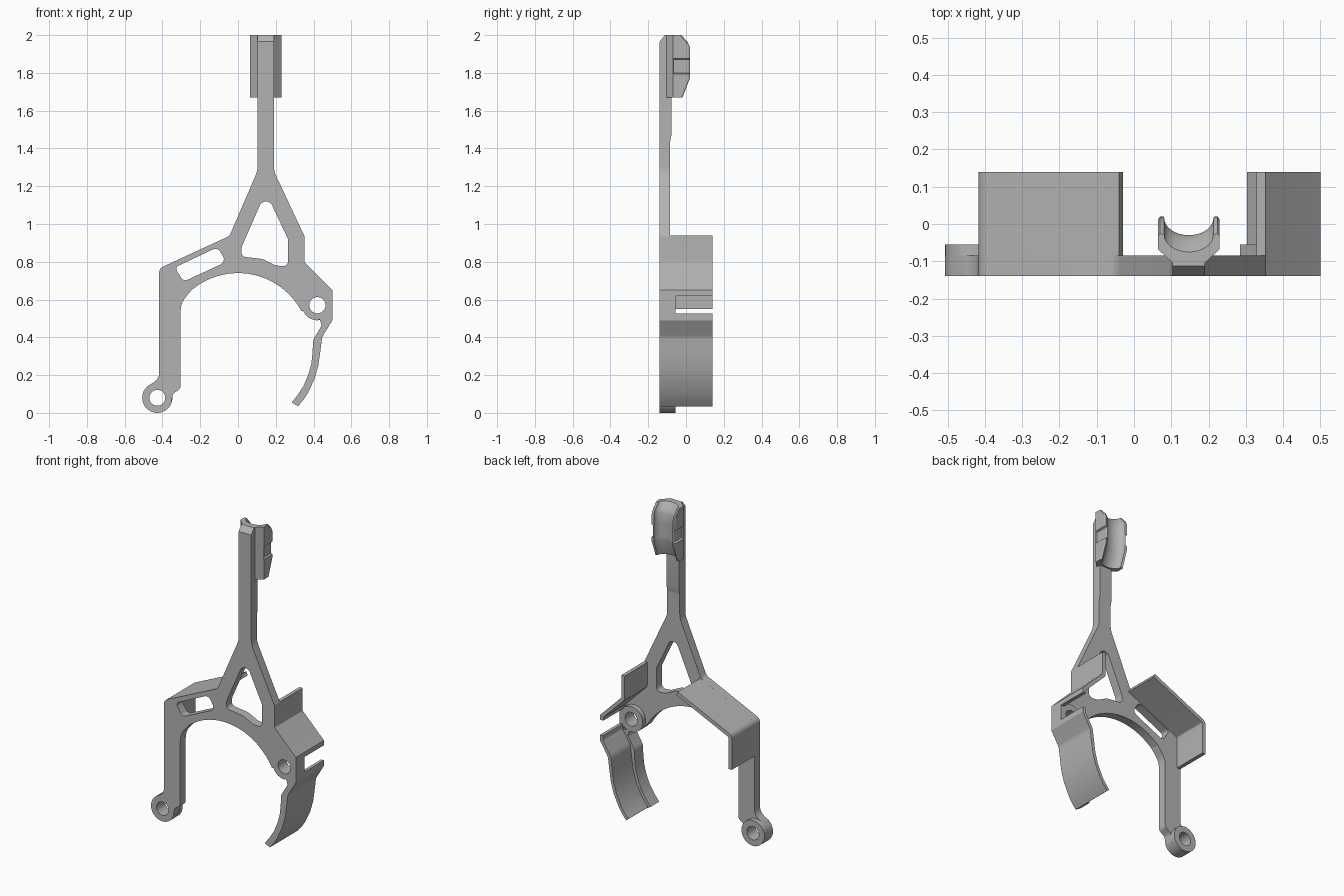
import bpy, bmesh, math
from mathutils import Vector

if "Cube" in bpy.data.objects:
    bpy.data.objects.remove(bpy.data.objects["Cube"])

grey = bpy.data.materials.new("mid grey")
grey.use_nodes = True
grey.diffuse_color = (0.45, 0.45, 0.45, 1)
grey.node_tree.nodes["Principled BSDF"].inputs["Base Color"].default_value = grey.diffuse_color

FRONT, PLATE, BOSS, BACK = -0.14, -0.085, -0.055, 0.14


def finish(name, bm):
    bmesh.ops.recalc_face_normals(bm, faces=bm.faces)
    me = bpy.data.meshes.new(name)
    bm.to_mesh(me)
    bm.free()
    me.materials.append(grey)
    ob = bpy.data.objects.new(name, me)
    bpy.context.collection.objects.link(ob)
    bpy.ops.object.select_all(action='DESELECT')
    ob.select_set(True)
    bpy.context.view_layer.objects.active = ob
    bpy.ops.object.shade_smooth_by_angle(angle=math.radians(28))
    return ob


def arc(cx, cz, r, a0, a1, n=16):
    angles = [math.radians(a0 + (a1 - a0) * i / n) for i in range(n + 1)]
    return [(cx + r * math.cos(a), cz + r * math.sin(a)) for a in angles]


def circle(cx, cz, r, n=32):
    return arc(cx, cz, r, 0, 360, n)[:-1]


def fillet(pts, closed=True, n=6):
    """Round every corner given as (x, z, radius)."""
    out = []
    for i, p in enumerate(pts):
        c = Vector(p[:2])
        if len(p) < 3 or (not closed and i in (0, len(pts) - 1)):
            out.append(tuple(c))
            continue
        a = Vector(pts[i - 1][:2]) - c
        b = Vector(pts[(i + 1) % len(pts)][:2]) - c
        half = a.angle(b) / 2
        t = min(p[2] / math.tan(half), a.length * 0.49, b.length * 0.49)
        s, e = c + a.normalized() * t, c + b.normalized() * t
        mid = c + (a.normalized() + b.normalized()).normalized() * (t / math.cos(half))
        r = t * math.tan(half)
        u, v = s - mid, e - mid
        for k in range(n + 1):
            out.append(tuple(mid + u.lerp(v, k / n).normalized() * r))
    return out


def prism(name, loops, lo, hi, axis='Y'):
    """Extrude an outline with holes along y, or along x for a side profile."""
    bm = bmesh.new()
    edges = []
    for loop in loops:
        vs = [bm.verts.new((a, lo, b) if axis == 'Y' else (lo, a, b)) for a, b in loop]
        edges += [bm.edges.new((vs[i - 1], vs[i])) for i in range(len(vs))]
    bmesh.ops.triangle_fill(bm, edges=edges, use_beauty=True)
    ext = bmesh.ops.extrude_face_region(bm, geom=bm.faces[:])
    move = Vector((0, hi - lo, 0)) if axis == 'Y' else Vector((hi - lo, 0, 0))
    bmesh.ops.translate(bm, vec=move, verts=[g for g in ext["geom"] if isinstance(g, bmesh.types.BMVert)])
    return finish(name, bm)


def strip(path, t):
    """Thicken an open path to its right-hand side."""
    pts = [Vector(p) for p in path]
    inner = []
    for i, p in enumerate(pts):
        dirs = [(pts[j + 1] - pts[j]).normalized() for j in (i - 1, i) if 0 <= j < len(pts) - 1]
        d = sum(dirs, Vector((0, 0))).normalized()
        inner.append(tuple(p + Vector((d.y, -d.x)) * (t / d.dot(dirs[0]))))
    return [tuple(p) for p in pts] + inner[::-1]


foot, pivot = (-0.427, 0.08), (0.42, 0.57)
foot_hole, pivot_hole = circle(*foot, 0.042), circle(*pivot, 0.043)

# Clasp: outer and inner edges of the curved finger
clasp_outer = fillet([(0.5, 0.49), (0.448, 0.41, 0.05), (0.437, 0.34, 0.05)]) [0:1] + \
    fillet([(0.5, 0.49), (0.445, 0.4, 0.06), (0.435, 0.32)], False) + \
    [(0.425, 0.25), (0.405, 0.18), (0.37, 0.105), (0.345, 0.067), (0.318, 0.035)]
clasp_outer = clasp_outer[1:]
clasp_inner = [(0.284, 0.055), (0.315, 0.093), (0.348, 0.145), (0.373, 0.205), (0.388, 0.26),
               (0.395, 0.32)] + fillet([(0.395, 0.32), (0.397, 0.385, 0.06), (0.445, 0.465, 0.03),
                                        (0.43, 0.497)], False)[1:]

# Main flat frame
left_side = fillet([(-0.25, 0.645), (-0.304, 0.58, 0.15), (-0.304, 0.13, 0.03), (-0.345, 0.1, 0.03),
                    (-0.352, 0.06)], False)
outer = fillet([(-0.478, 0.142), (-0.417, 0.18, 0.06), (-0.417, 0.765, 0.035), (-0.045, 0.937, 0.04),
                (0.103, 1.28, 0.12), (0.103, 1.43), (0.19, 1.43), (0.19, 1.28, 0.12), (0.352, 0.935, 0.03),
                (0.352, 0.798, 0.01), (0.5, 0.65), (0.5, 0.49)], False)
outline = (outer + clasp_outer[1:] + clasp_inner + arc(*pivot, 0.08, 270, 200, 8)
           + arc(0, 0.36, 0.38, 28, 131, 28) + left_side + arc(*foot, 0.08, -15, -230, 28))
slot = fillet([(-0.335, 0.77, 0.02), (-0.108, 0.877, 0.03), (-0.062, 0.80, 0.03), (-0.288, 0.695, 0.025)])
window = fillet([(0.147, 1.17, 0.035), (0.265, 0.92, 0.03), (0.265, 0.775, 0.025), (0.2, 0.78, 0.05),
                 (0.13, 0.815, 0.1), (0.015, 0.828, 0.03), (0.02, 0.88, 0.04)])
prism("frame_plate", [outline, slot, window, foot_hole, pivot_hole], FRONT, PLATE)

# Raised bosses around the two holes
prism("foot_boss", [circle(*foot, 0.08), foot_hole], PLATE, BOSS)
prism("pivot_boss", [circle(*pivot, 0.08), pivot_hole], PLATE, BOSS)
prism("pivot_wall", [strip([(0.5, 0.63), (0.5, 0.49)], 0.024)], PLATE, BOSS)

# Clasp: thick front rib and thin rear shell
prism("clasp_rib", [clasp_outer + clasp_inner], PLATE, BOSS)
prism("clasp_shell", [strip([(0.5, 0.525)] + clasp_outer, 0.02)], PLATE, BACK)

# Deep flanges behind the frame
prism("right_flange", [strip(fillet([(0.352, 0.94), (0.352, 0.798, 0.01), (0.5, 0.65), (0.5, 0.62)],
                                    False), 0.023)], PLATE, BACK)
prism("left_flange", [strip(fillet([(-0.417, 0.55), (-0.417, 0.765, 0.035), (-0.04, 0.939)],
                                   False), 0.024)], PLATE, BACK)

# Upright stem with chamfered top and thicker back
prism("stem", [[(FRONT, 1.43), (FRONT, 1.965), (-0.112, 2.0), (-0.09, 2.0), (-0.09, 1.68), (-0.077, 1.68),
                (-0.077, 1.47), (PLATE, 1.43)]], 0.103, 0.19, 'X')

# Cradle: cupped section lofted upwards, with a notch in each side
def section(z, shift, w):
    tip = 0.02 + shift
    half = [(0.0425, -0.105), (0.0825, -0.068), (w, -0.067), (w, tip - 0.008), (w - 0.005, tip)]
    cup = [(0.066 * math.cos(a), tip - 0.004 - 0.046 * math.sin(a))
           for a in (math.pi * k / 16 for k in range(17))]
    ring = half + cup + [(-x, y) for x, y in reversed(half)]
    return [(0.147 + x, y, z) for x, y in ring]


WIDE, NARROW = 0.0825, 0.072
levels = [(1.67, -0.038, WIDE), (1.77, 0, WIDE), (1.795, 0, WIDE), (1.8, 0, NARROW), (1.87, 0, NARROW),
          (1.875, 0, WIDE), (1.94, 0, WIDE), (1.965, -0.012, WIDE), (2.0, -0.045, WIDE)]
bm = bmesh.new()
rings = [[bm.verts.new(p) for p in section(*lv)] for lv in levels]
for low, high in zip(rings, rings[1:]):
    for i in range(len(low)):
        bm.faces.new((low[i - 1], low[i], high[i], high[i - 1]))
for end in (rings[0], rings[-1]):
    bm.faces.new(end)
finish("cradle", bm)
